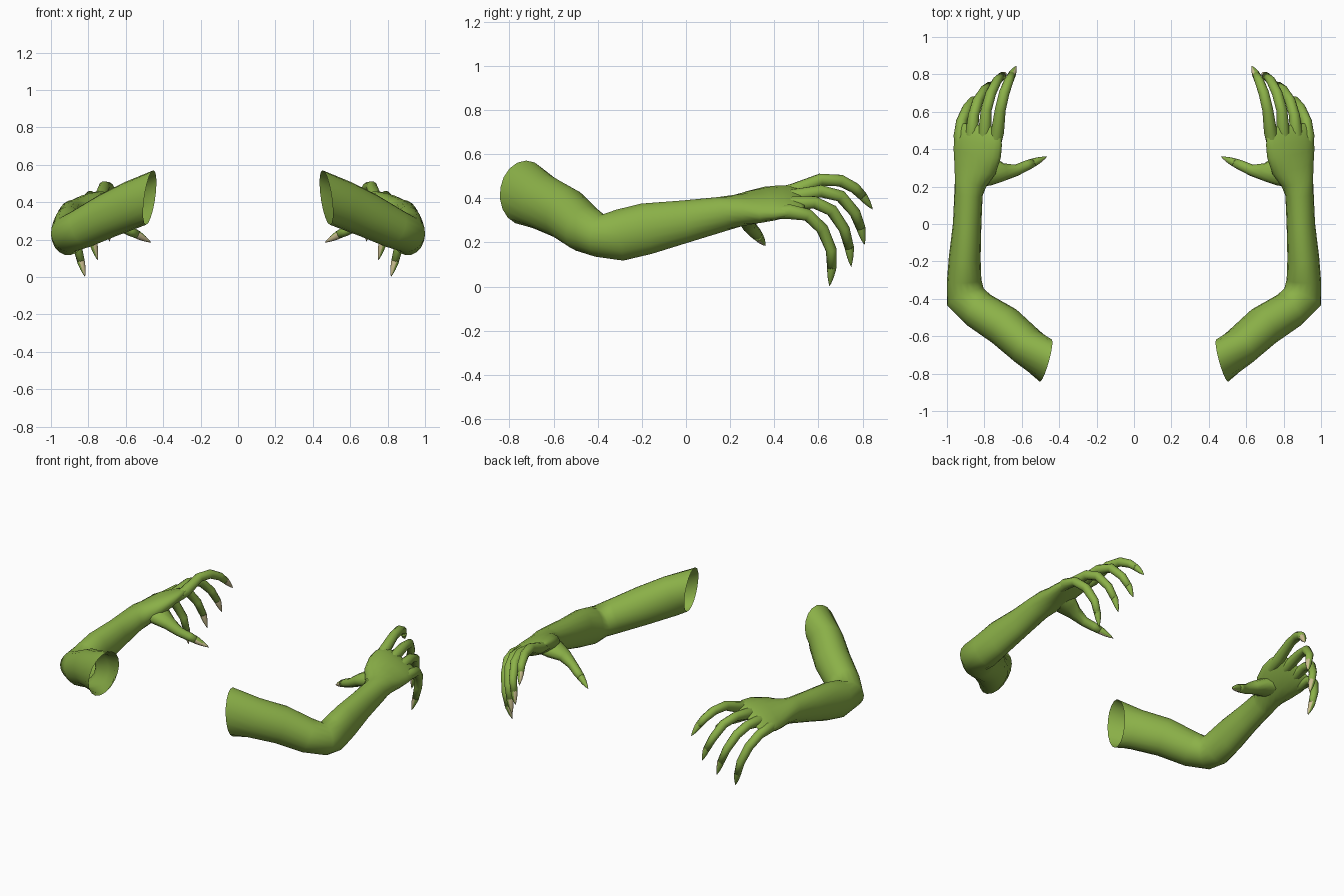
import bpy, bmesh, math
from mathutils import Vector


def material(name, rgb):
    m = bpy.data.materials.new(name)
    m.diffuse_color = (*rgb, 1)
    return m


SKIN = material("green skin", (0.26, 0.44, 0.065))
NAIL = material("tan nail", (0.60, 0.52, 0.28))
Z = Vector((0, 0, 1))


def loft(name, rings, sides, mats, transport=False, first_tangent=None, nail_dir=None):
    """Skin elliptical rings (x, y, z, half width, half height, roll) into a tube."""
    bm = bmesh.new()
    pts = [Vector(r[:3]) for r in rings]
    loops, u = [], None
    for i, (x, y, z, rw, rh, roll) in enumerate(rings):
        a, b = pts[max(i - 1, 0)], pts[min(i + 1, len(pts) - 1)]
        t = (pts[i] - a).normalized() + (b - pts[i]).normalized()
        t.normalize()
        if i == 0 and first_tangent:
            t = Vector(first_tangent).normalized()
        if u is None or not transport:
            u = Z.cross(t)
        else:
            u = u - t * u.dot(t)
        u.normalize()
        v = t.cross(u)
        c, s = math.cos(math.radians(roll)), math.sin(math.radians(roll))
        ur, vr = u * c + v * s, v * c - u * s
        loops.append([bm.verts.new(pts[i] + ur * rw * math.cos(k * math.tau / sides)
                                   + vr * rh * math.sin(k * math.tau / sides))
                      for k in range(sides)])
    for l0, l1 in zip(loops, loops[1:]):
        for k in range(sides):
            n = (k + 1) % sides
            bm.faces.new((l0[k], l0[n], l1[n], l1[k]))
    bm.faces.new(loops[-1])
    bm.normal_update()
    for f in bm.faces:
        f.smooth = True
        # the nail shows on the inner side only, skin covers the rest of the claw
        if nail_dir and f.normal.dot(Vector(nail_dir)) < 0.1:
            f.material_index = 1
    me = bpy.data.meshes.new(name)
    bm.to_mesh(me)
    bm.free()
    ob = bpy.data.objects.new(name, me)
    bpy.context.collection.objects.link(ob)
    for m in mats:
        me.materials.append(m)
    ob.modifiers.new("Mirror", 'MIRROR').use_mirror_merge = False
    return ob


# Arm: open shoulder end, bent elbow, forearm, wrist and tilted palm
loft("arm", [
    (0.472, -0.730, 0.425, 0.116, 0.148, -12),
    (0.57, -0.655, 0.385, 0.106, 0.128, 0),
    (0.695, -0.545, 0.33, 0.110, 0.120, 0),
    (0.83, -0.460, 0.262, 0.103, 0.108, 0),
    (0.902, -0.39, 0.230, 0.108, 0.097, 0),
    (0.908, -0.30, 0.233, 0.092, 0.118, 0),
    (0.905, -0.18, 0.262, 0.085, 0.118, 0),
    (0.892, 0.00, 0.296, 0.076, 0.097, 0),
    (0.885, 0.16, 0.328, 0.076, 0.080, 0),
    (0.872, 0.23, 0.343, 0.090, 0.073, 12),
    (0.850, 0.30, 0.359, 0.122, 0.064, 22),
    (0.838, 0.38, 0.376, 0.141, 0.055, 25),
    (0.834, 0.44, 0.386, 0.143, 0.044, 26),
    (0.832, 0.48, 0.391, 0.136, 0.032, 27),
    (0.831, 0.515, 0.394, 0.118, 0.018, 27),
    (0.830, 0.53, 0.395, 0.100, 0.006, 27),
], 18, [SKIN], first_tangent=(0.95, 0.25, 0.12))

# Digits: centre line from inside the palm out to the claw tip
RADII = (0.028, 0.035, 0.029, 0.028, 0.025, 0.021)
DIGITS = {
    "index_finger": [(0.755, 0.36, 0.405), (0.730, 0.49, 0.434), (0.715, 0.61, 0.484),
                     (0.694, 0.70, 0.480), (0.670, 0.765, 0.446), (0.652, 0.80, 0.41),
                     (0.63, 0.845, 0.35)],
    "middle_finger": [(0.81, 0.36, 0.385), (0.798, 0.49, 0.408), (0.79, 0.61, 0.432),
                      (0.765, 0.70, 0.41), (0.733, 0.765, 0.335), (0.705, 0.792, 0.265),
                      (0.685, 0.808, 0.19)],
    "ring_finger": [(0.87, 0.36, 0.36), (0.866, 0.49, 0.375), (0.858, 0.58, 0.382),
                    (0.835, 0.66, 0.345), (0.80, 0.717, 0.26), (0.772, 0.74, 0.175),
                    (0.75, 0.748, 0.09)],
    "little_finger": [(0.92, 0.36, 0.335), (0.930, 0.47, 0.339), (0.922, 0.55, 0.325),
                      (0.892, 0.617, 0.262), (0.860, 0.658, 0.165), (0.84, 0.660, 0.085),
                      (0.818, 0.65, 0.002)],
    "thumb": [(0.85, 0.285, 0.350), (0.765, 0.285, 0.338), (0.695, 0.277, 0.310),
              (0.630, 0.287, 0.272), (0.575, 0.312, 0.245), (0.54, 0.327, 0.228),
              (0.465, 0.36, 0.185)],
}
for name, path in DIGITS.items():
    thumb = name == "thumb"
    radii = (0.085, 0.080, 0.047, 0.031, 0.028, 0.024) if thumb else RADII
    heights = (0.045, 0.050, 0.038, 0.029, 0.027, 0.023) if thumb else RADII
    loft(name, [(*p, w, h, 0) for p, w, h in zip(path, radii, heights)], 10, [SKIN], True)
    # Claw: tapering spike growing from the last joint
    a, b = Vector(path[-2]), Vector(path[-1])
    r = heights[-1]
    spike = [(-0.08, 0.99), (0.1, 0.97), (0.5, 0.68), (0.8, 0.34), (1.0, 0.04)]
    loft(name + "_claw", [(*a.lerp(b, f), r * k, r * k, 0) for f, k in spike],
         12, [NAIL, SKIN], True,
         nail_dir=(-0.3, -0.6, -0.75) if thumb else (-0.95, -0.3, 0))
